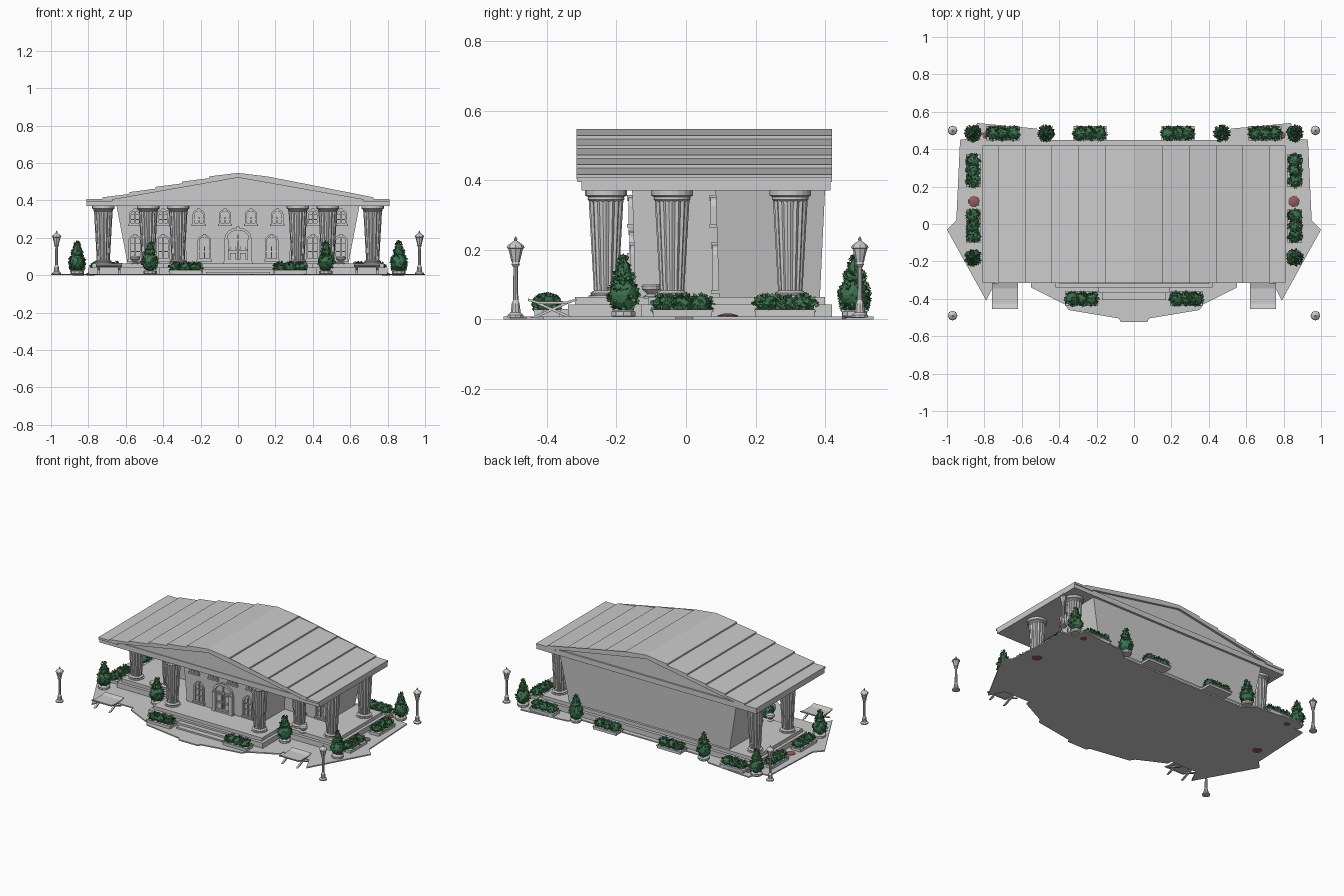
import bpy, bmesh, math, random
from mathutils import Vector

if "Cube" in bpy.data.objects:
    bpy.data.objects.remove(bpy.data.objects["Cube"])
random.seed(4)

def material(name, c):
    m = bpy.data.materials.new(name)
    m.diffuse_color = (*c, 1)
    m.use_nodes = True
    m.node_tree.nodes["Principled BSDF"].inputs["Base Color"].default_value = m.diffuse_color
    return m

STONE = material("light_stone", (0.6, 0.6, 0.6))
LEAF = material("leaf_green", (0.075, 0.24, 0.10))
CORE = material("deep_green", (0.045, 0.17, 0.075))
SOIL = material("red_soil", (0.27, 0.11, 0.10))

def finish(name, bm, mat):
    bmesh.ops.recalc_face_normals(bm, faces=bm.faces)
    me = bpy.data.meshes.new(name)
    bm.to_mesh(me)
    bm.free()
    me.materials.append(mat)
    ob = bpy.data.objects.new(name, me)
    bpy.context.collection.objects.link(ob)
    return ob

def loft(bm, rings, caps=True, closed=False):
    vs = [[bm.verts.new(p) for p in r] for r in rings]
    n = len(vs[0])
    pairs = list(zip(vs, vs[1:])) + ([(vs[-1], vs[0])] if closed else [])
    for a, b in pairs:
        for i in range(n):
            bm.faces.new((a[i], a[(i + 1) % n], b[(i + 1) % n], b[i]))
    if caps:
        bm.faces.new(vs[0])
        bm.faces.new(vs[-1])

def rect(x0, x1, y0, y1, z):
    return [(x0, y0, z), (x1, y0, z), (x1, y1, z), (x0, y1, z)]

def box(bm, x0, x1, y0, y1, z0, z1):
    loft(bm, [rect(x0, x1, y0, y1, z0), rect(x0, x1, y0, y1, z1)])

def lathe(bm, x, y, z, prof, n=12, flute=0.0):
    rings = []
    for r, h in prof:
        rings.append([(x + r * (1 - flute * (i % 2)) * math.cos(math.tau * i / n),
                       y + r * (1 - flute * (i % 2)) * math.sin(math.tau * i / n), z + h) for i in range(n)])
    loft(bm, rings)

def leaves(bm, c, rad, count, size):
    # pointed leaves sticking out of an ellipsoid
    for _ in range(count):
        d = Vector((random.gauss(0, 1), random.gauss(0, 1), random.gauss(0.2, 1))).normalized()
        p = Vector(c) + Vector((d.x * rad[0], d.y * rad[1], d.z * rad[2]))
        o = (d + Vector([random.uniform(-.5, .5) for _ in range(3)])).normalized()
        t = o.cross(Vector([random.uniform(-1, 1) for _ in range(3)])).normalized() * size * 0.4
        p -= o * size * 0.3
        m = p + o * size * 0.5
        bm.faces.new([bm.verts.new(q) for q in (p, m + t, p + o * size, m - t)])

def blob(bm, c, rad):
    g = bmesh.ops.create_icosphere(bm, subdivisions=2, radius=1)
    for v in g["verts"]:
        k = random.uniform(0.88, 1.08)
        v.co = Vector(c) + Vector([v.co[i] * rad[i] * k for i in range(3)])

# ground slab with irregular outline
half = [(.07, -.525), (.08, -.505), (.35, -.46), (.37, -.43), (.55, -.34), (.55, -.31), (.74, -.31),
        (.79, -.41), (1, -.03), (.97, 0), (.95, .02), (.93, .45), (.85, .46), (.84, .54), (.52, .51), (.45, .45)]
outline = half + [(-x, y) for x, y in reversed(half)]
bm = bmesh.new()
loft(bm, [[(x, y, 0) for x, y in outline], [(x, y, .008) for x, y in outline]])
finish("ground_slab", bm, STONE)

# T-shaped platform and entrance steps
bm = bmesh.new()
box(bm, -.80, .80, -.13, .42, .005, .042)
box(bm, -.78, .78, -.11, .40, .042, .064)
box(bm, -.42, .42, -.34, -.12, .005, .042)
box(bm, -.40, .40, -.32, -.10, .042, .064)
box(bm, -.19, .19, -.37, -.33, .005, .03)
box(bm, -.17, .17, -.405, -.33, .005, .018)
finish("platform", bm, STONE)

# walls leaning outward: wide wing and front block
bm = bmesh.new()
loft(bm, [rect(-.59, .59, .095, .385, .06), rect(-.65, .65, .085, .40, .375)])
loft(bm, [rect(-.275, .275, -.145, .12, .06), rect(-.295, .295, -.155, .12, .375)])
finish("walls", bm, STONE)

# arched windows and door
def arch(x, y, w, z0, z1):
    spring = z1 - w * 0.8
    return [(x - w, y, z0), (x + w, y, z0)] + [
        (x + w * math.cos(math.pi * i / 8), y, spring + w * 0.8 * math.sin(math.pi * i / 8)) for i in range(9)]

def window(bm, x, y, w, z0, z1, t=.010):
    f, b = y - .012, y + .02
    loft(bm, [arch(x, f, w, z0, z1), arch(x, b, w, z0, z1),
              arch(x, b, w - t, z0 + t, z1 - t), arch(x, f, w - t, z0 + t, z1 - t)], False, True)
    box(bm, x - .003, x + .003, y - .008, b, z0, z1 - t / 2)
    for k in (.35, .65):
        zz = z0 + (z1 - z0) * k
        box(bm, x - w + t / 2, x + w - t / 2, y - .007, b, zz - .002, zz + .002)
    box(bm, x - w - .006, x + w + .006, y - .016, b, z0 - .006, z0 + .004)
    box(bm, x - .008, x + .008, y - .016, b, z1 - .012, z1 + .006)

bm = bmesh.new()
for s in (-1, 1):
    for x in (.40, .55):
        window(bm, s * x, .088, .036, .08, .215)
        window(bm, s * x, .083, .032, .27, .352)
    window(bm, s * .18, -.148, .036, .08, .215)
    for x in (.07, .21):
        window(bm, s * x, -.153, .032, .27, .352)
finish("windows", bm, STONE)

bm = bmesh.new()
window(bm, 0, -.15, .072, .07, .255, .014)
box(bm, -.06, .06, -.156, -.14, .185, .195)
for s in (-1, 1):
    box(bm, s * .062 - .012, s * .062 + .012, -.17, -.14, .064, .19)
    for z in (.08, .135):
        box(bm, s * .028 - .016, s * .028 + .016, -.156, -.14, z, z + .04)
finish("front_door", bm, STONE)

# fluted columns, wider at the top
for s in (-1, 1):
    for x, y in ((.32, -.23), (.48, -.04), (.72, -.04), (.72, .30)):
        bm = bmesh.new()
        lathe(bm, s * x, y, 0, [(.05, .06), (.05, .068), (.043, .07), (.045, .076), (.035, .082)], 20)
        lathe(bm, s * x, y, 0, [(.035, .08), (.050, .345)], 32, .10)
        lathe(bm, s * x, y, 0, [(.045, .338), (.053, .345), (.052, .352), (.06, .356), (.06, .372)], 20)
        finish("column", bm, STONE)

# eave slab and gable filling
bm = bmesh.new()
box(bm, -.81, .81, -.30, .415, .37, .405)
loft(bm, [[(-.73, y, .40), (.73, y, .40), (0, y, .53)] for y in (-.295, .405)])
finish("entablature", bm, STONE)

# stepped roof: each panel ends in a small drop
edges = [0, .155, .30, .44, .58, .725]
side = []
z = .547
for a, b in zip(edges, edges[1:]):
    side.append((a, z))
    z -= .0185
    side.append((b, z))
    z -= .0095
side += [(.725, .404)]
under = [(.67, .404), (0, .522)]
prof = side + under[:1] + under[1:] + [(-x, z) for x, z in reversed(under[:1])] + [(-x, z) for x, z in reversed(side[1:])]
bm = bmesh.new()
loft(bm, [[(x, y, z) for x, z in prof] for y in (-.315, .42)])
bmesh.ops.triangulate(bm, faces=[f for f in bm.faces if len(f.verts) > 4])
# eave boards carrying the roof out to the slab edge
for s in (-1, 1):
    box(bm, min(s * .67, s * .81), max(s * .67, s * .81), -.312, .42, .395, .408)
finish("roof", bm, STONE)

# lamp posts
for s in (-1, 1):
    for y in (-.49, .50):
        bm = bmesh.new()
        lathe(bm, s * .97, y, 0, [(.024, .005), (.024, .012), (.015, .02), (.012, .045), (.008, .055),
                                  (.007, .15), (.013, .158), (.010, .165)], 10)
        lathe(bm, s * .97, y, 0, [(.012, .165), (.021, .203), (.026, .205), (.022, .213),
                                  (.010, .222), (.004, .226), (.005, .231), (.001, .238)], 8)
        finish("lamp_post", bm, STONE)

# clipped trees in pots
for s in (-1, 1):
    for x, y in ((.47, -.18), (.86, -.18), (.47, .485), (.86, .485)):
        x *= s
        bm = bmesh.new()
        lathe(bm, x, y, 0, [(.03, .004), (.036, .01), (.036, .022), (.028, .026)], 10)
        finish("tree_pot", bm, STONE)
        bm = bmesh.new()
        blob(bm, (x, y, .07), (.043, .043, .048))
        blob(bm, (x, y, .122), (.028, .028, .022))
        lathe(bm, x, y, 0, [(.022, .125), (.018, .155), (.002, .178)], 8)
        finish("tree_body", bm, CORE)
        bm = bmesh.new()
        leaves(bm, (x, y, .07), (.041, .041, .045), 90, .016)
        leaves(bm, (x, y, .122), (.027, .027, .02), 50, .016)
        leaves(bm, (x, y, .155), (.015, .015, .025), 35, .014)
        finish("tree_leaves", bm, LEAF)

# planter boxes with low hedges
for s in (-1, 1):
    for x, y, a, b in ((.28, -.40, .085, .036), (.235, .485, .085, .036), (.70, .485, .085, .036),
                       (.86, -.01, .036, .085), (.86, .285, .036, .085)):
        x *= s
        bm = bmesh.new()
        box(bm, x - a, x + a, y - b, y + b, .008, .026)
        box(bm, x - a - .003, x + a + .003, y - b - .003, y + b + .003, .022, .028)
        finish("planter_box", bm, STONE)
        core, leaf = bmesh.new(), bmesh.new()
        for k in (-.62, 0, .62):
            c = (x + (a * k if a > b else 0), y + (b * k if b > a else 0), .042)
            blob(core, c, (.034, .034, .026))
            leaves(leaf, c, (.034, .034, .025), 75, .018)
        finish("hedge_body", core, CORE)
        finish("hedge_leaves", leaf, LEAF)

# benches with crossed legs
for s in (-1, 1):
    x = s * .69
    bm = bmesh.new()
    curve = [(-.07, .053), (-.04, .044), (.04, .044), (.07, .053), (.07, .060), (.04, .051), (-.04, .051), (-.07, .060)]
    loft(bm, [[(x + u, -.385 + v, w) for v, w in curve] for u in (-.07, .07)])
    for u in (-.055, .055):
        for d in (-1, 1):
            loft(bm, [[(x + u - .006, -.385 + d * k - .009, z), (x + u + .006, -.385 + d * k - .009, z),
                       (x + u + .006, -.385 + d * k + .009, z), (x + u - .006, -.385 + d * k + .009, z)]
                      for k, z in ((-.055, .004), (.045, .048))])
    finish("bench", bm, STONE)

# stone urns beside the entrance block and bare soil patches
for s in (-1, 1):
    bm = bmesh.new()
    lathe(bm, s * .55, -.10, .06, [(.022, 0), (.022, .006), (.010, .012), (.026, .026), (.028, .036), (.022, .042)], 12)
    finish("urn", bm, STONE)
    bm = bmesh.new()
    lathe(bm, s * .855, .12, 0, [(.032, -.0005), (.03, .011), (.012, .016)], 9)
    lathe(bm, s * .79, .475, 0, [(.022, -.0005), (.02, .011), (.01, .014)], 9)
    finish("soil_patch", bm, SOIL)
